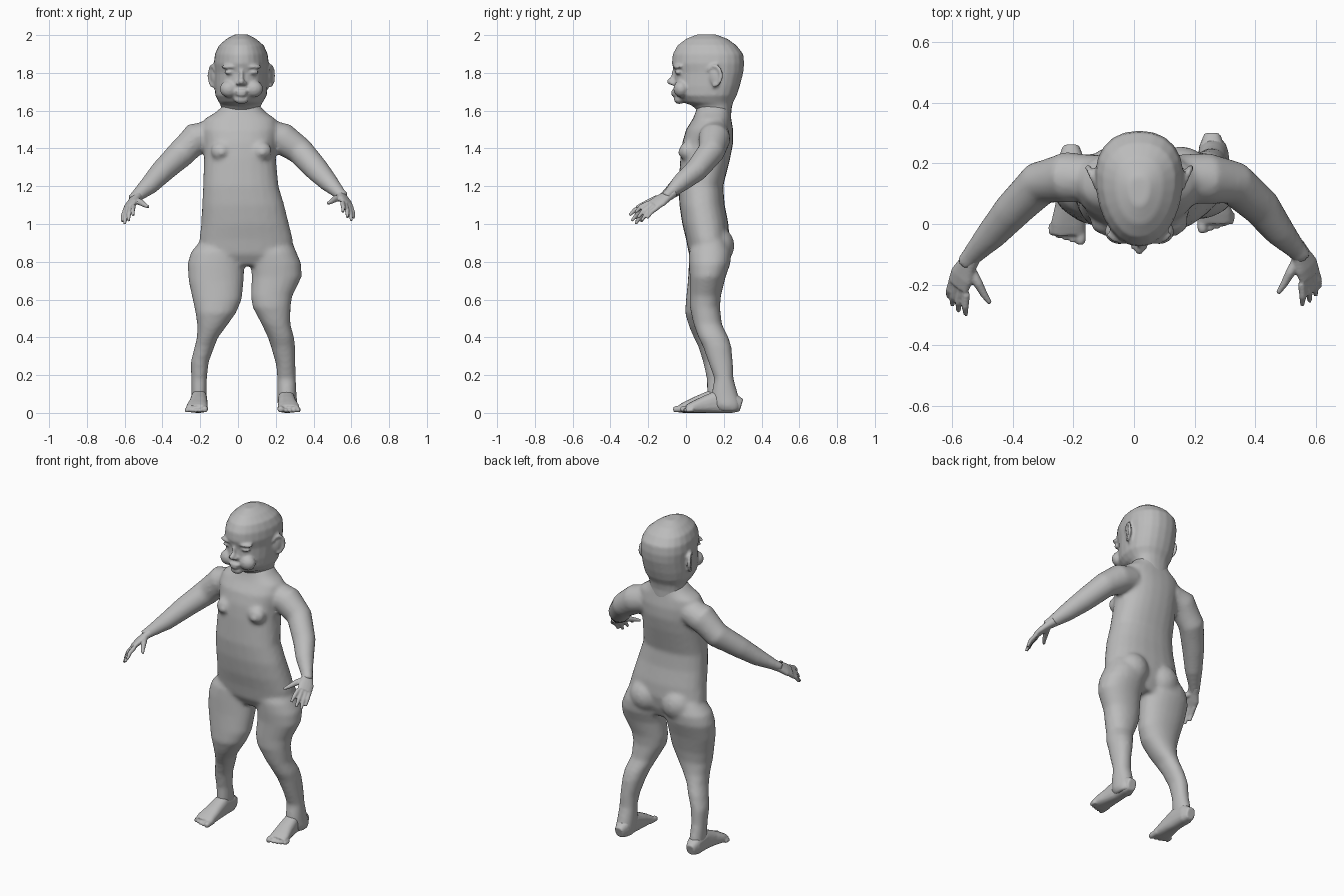
import bpy, bmesh, math
from mathutils import Vector, Matrix

skin = bpy.data.materials.new("grey_skin")
skin.diffuse_color = (0.5, 0.5, 0.5, 1)
SIDES = 24


def bridge(bm, rings):
    """Skin a list of point rings and cap both ends."""
    loops = [[bm.verts.new(p) for p in ring] for ring in rings]
    n = len(loops[0])
    for a, b in zip(loops, loops[1:]):
        for i in range(n):
            j = (i + 1) % n
            bm.faces.new((a[i], a[j], b[j], b[i]))
    bm.faces.new(loops[0][::-1])
    bm.faces.new(loops[-1])


def power(v, p):
    return math.copysign(abs(v) ** (2 / p), v)


def stack(bm, rows, p=2.0, taper=0.0):
    """Horizontal rounded sections: (z, x0, x1, y0, y1)."""
    rings = []
    for z, x0, x1, y0, y1 in rows:
        ring = []
        for i in range(SIDES):
            a = 2 * math.pi * i / SIDES
            c, s = power(math.cos(a), p), power(math.sin(a), p)
            ring.append(((x0 + x1) / 2 + (x1 - x0) / 2 * c * (1 + taper * s),
                         (y0 + y1) / 2 + (y1 - y0) / 2 * s, z))
        rings.append(ring)
    bridge(bm, rings)


def tube(bm, rows, side=(1, 0, 0), p=2.0, n=16):
    """Sections across a path: (x, y, z, half width, half thickness)."""
    pts = [Vector(r[:3]) for r in rows]
    rings = []
    for k, r in enumerate(rows):
        t = (pts[min(k + 1, len(pts) - 1)] - pts[max(k - 1, 0)]).normalized()
        u = Vector(side)
        u = (u - t * u.dot(t)).normalized()
        v = t.cross(u)
        rings.append([pts[k] + u * r[3] * power(math.cos(a), p) + v * r[4] * power(math.sin(a), p)
                      for a in (2 * math.pi * i / n for i in range(n))])
    bridge(bm, rings)


def ball(bm, centre, radii, turn=0.0):
    m = Matrix.Translation(centre) @ Matrix.Rotation(turn, 4, 'Z') @ Matrix.Diagonal((*radii, 1))
    bmesh.ops.create_uvsphere(bm, u_segments=16, v_segments=10, radius=1, matrix=m)


def fuse(name, bm, voxel, smooth, move=None):
    """Blend overlapping shapes into one smooth skin."""
    if move is not None:
        bm.transform(move)
    bmesh.ops.recalc_face_normals(bm, faces=bm.faces)
    mesh = bpy.data.meshes.new(name)
    bm.to_mesh(mesh)
    bm.free()
    mesh.materials.append(skin)
    ob = bpy.data.objects.new(name, mesh)
    bpy.context.collection.objects.link(ob)
    rm = ob.modifiers.new("fuse", 'REMESH')
    rm.mode = 'VOXEL'
    rm.voxel_size = voxel
    rm.use_smooth_shade = True
    sm = ob.modifiers.new("soften", 'SMOOTH')
    sm.factor, sm.iterations = 0.5, smooth


# Body: torso, arms and legs
bm = bmesh.new()
stack(bm, [(0.78, -.11, .20, .05, .19), (0.84, -.20, .29, .015, .215), (0.92, -.205, .29, .0, .23),
           (1.0, -.195, .27, -.02, .225), (1.1, -.19, .245, -.035, .205), (1.2, -.185, .215, -.04, .197),
           (1.35, -.18, .20, -.03, .235), (1.43, -.18, .20, -.02, .25), (1.5, -.19, .21, .0, .25),
           (1.555, -.18, .20, .035, .24), (1.59, -.12, .15, .05, .235), (1.63, -.075, .11, .06, .235)], p=2.3)
for x in (-.065, .155):
    ball(bm, (x, .165, .885), (.10, .092, .10))       # buttocks
for x in (-.09, .125):
    ball(bm, (x, .005, 1.385), (.055, .042, .05))     # chest
    ball(bm, (x + .005, -.036, 1.375), (.013, .013, .011))

# upper arm to wrist
tube(bm, [(-.13, .15, 1.475, .08, .08), (-.22, .155, 1.455, .085, .085), (-.31, .135, 1.365, .075, .073),
          (-.40, .045, 1.28, .064, .062), (-.47, -.035, 1.205, .052, .05),
          (-.54, -.11, 1.145, .034, .03), (-.56, -.135, 1.13, .032, .026)])
tube(bm, [(.15, .15, 1.475, .08, .08), (.24, .15, 1.45, .085, .085), (.33, .135, 1.385, .073, .072),
          (.42, .055, 1.285, .065, .062), (.48, -.025, 1.22, .052, .05),
          (.54, -.09, 1.16, .034, .03), (.56, -.115, 1.145, .032, .026)])

# left and right legs
stack(bm, [(.01, -.238, -.178, .15, .24), (.04, -.245, -.17, .12, .25), (.10, -.247, -.165, .11, .235),
           (.18, -.248, -.165, .11, .215), (.27, -.25, -.155, .09, .21), (.35, -.23, -.125, .065, .20),
           (.40, -.217, -.105, .04, .185), (.46, -.215, -.06, .015, .17), (.53, -.225, -.01, -.005, .165),
           (.60, -.24, .02, .0, .175), (.70, -.262, .03, .01, .20), (.79, -.267, .035, .015, .23),
           (.85, -.25, .04, .02, .235), (.91, -.20, .03, .04, .22)], p=2.15)
stack(bm, [(.01, .215, .305, .17, .285), (.04, .21, .315, .14, .293), (.10, .207, .31, .135, .275),
           (.18, .208, .306, .15, .252), (.25, .203, .304, .125, .25), (.35, .175, .302, .09, .24),
           (.40, .158, .297, .065, .225), (.47, .125, .277, .04, .19), (.56, .077, .278, .02, .18),
           (.62, .068, .288, .02, .185), (.72, .073, .337, .02, .21), (.79, .067, .335, .015, .235),
           (.85, .06, .31, .015, .24), (.91, .06, .285, .04, .22)], p=2.15)
fuse("body", bm, .012, 6)

# Head with neck, face and ears
bm = bmesh.new()
stack(bm, [(1.54, -.07, .10, .08, .24), (1.60, -.085, .115, .06, .24), (1.628, -.09, .12, .03, .245),
           (1.645, -.10, .13, -.02, .25), (1.68, -.118, .15, -.055, .268), (1.73, -.122, .155, -.062, .285),
           (1.80, -.122, .157, -.06, .303), (1.85, -.126, .161, -.075, .308), (1.90, -.12, .155, -.07, .303),
           (1.945, -.10, .135, -.045, .268), (1.98, -.06, .095, .0, .22), (2.004, -.015, .05, .06, .155)],
      p=2.2, taper=.16)
CX = .018
ball(bm, (CX, -.075, 1.755), (.017, .028, .02))       # nose tip
ball(bm, (CX, -.06, 1.785), (.012, .018, .04))        # nose bridge
ball(bm, (CX, -.035, 1.66), (.04, .03, .025))         # chin
for z, w in ((1.703, .036), (1.685, .03)):
    ball(bm, (CX, -.06, z), (w, .02, .009))           # lips
for s in (-1, 1):
    ball(bm, (CX + s * .018, -.068, 1.745), (.013, .018, .011))      # nostril
    ball(bm, (CX + s * .065, -.025, 1.715), (.05, .042, .045))       # cheek
    ball(bm, (CX + s * .067, -.043, 1.803), (.026, .016, .011), s * .3)  # eye
    ball(bm, (CX + s * .067, -.045, 1.832), (.042, .02, .012), s * .3)   # brow
    # ear: thin shell with a curled rim
    ball(bm, (CX + s * .146, .15, 1.78), (.014, .034, .046), -s * .4)
    rim = []
    for k in range(11):
        a = math.radians(-100 + 25 * k)
        y, z = .15 + .036 * math.cos(a), 1.785 + .052 * math.sin(a)
        rim.append((CX + s * (.147 + .45 * (y - .135)), y, z, .01, .01))
    tube(bm, rim, n=8)
fuse("head", bm, .008, 3)

# Shift that turns each left hand or foot into the right one
flip = Matrix.Diagonal((-1, 1, 1, 1))
for name, hand_move, foot_move in (
        ("left", Matrix.Identity(4), Matrix.Identity(4)),
        ("right", Matrix.Translation((0, .033, .018)) @ flip, Matrix.Translation((.05, .038, 0)) @ flip)):
    # Hand: palm, four fingers and thumb
    bm = bmesh.new()
    across = (-.055, .06, -.03)
    tube(bm, [(-.53, -.10, 1.15, .03, .026), (-.55, -.135, 1.128, .034, .022),
              (-.567, -.17, 1.105, .045, .02), (-.58, -.205, 1.083, .043, .015)], across, 2.3)
    tips = [(-.555, -.30, 1.045), (-.58, -.288, 1.015), (-.60, -.268, 1.0), (-.613, -.24, 1.012)]
    for k, tip in enumerate(tips):
        base = Vector((-.575, -.205, 1.083)) + Vector(across).normalized() * (k - 1.5) * .023
        mid = base.lerp(Vector(tip), .55) + Vector((-.003, -.004, .006))
        tube(bm, [(*base, .013, .013), (*mid, .0125, .012), (*tip, .008, .008)], across, n=10)
    tube(bm, [(-.545, -.14, 1.125, .018, .018), (-.515, -.195, 1.115, .018, .016),
              (-.493, -.235, 1.10, .013, .012), (-.474, -.262, 1.09, .008, .008)], across, n=10)
    fuse(name + "_hand", bm, .0055, 2, hand_move)

    # Foot: wedge with a flat sole and five toes
    bm = bmesh.new()
    tube(bm, [(-.208, .255, .04, .028, .034), (-.207, .215, .052, .043, .053), (-.206, .13, .06, .044, .061),
              (-.21, .06, .044, .05, .045), (-.217, .0, .03, .057, .031), (-.217, -.035, .021, .056, .021)], p=2.6)
    for k in range(5):
        x = -.176 - .0225 * k - (.004 if k else 0)
        r = .018 if k == 0 else .0125
        tip = -.062 + .0075 * k
        tube(bm, [(x, .0, r + .004, r, r), (x, tip + .012, r + .002, r, r), (x, tip - .006, r, r * .7, r * .7)], n=12)
    fuse(name + "_foot", bm, .0065, 2, foot_move)
